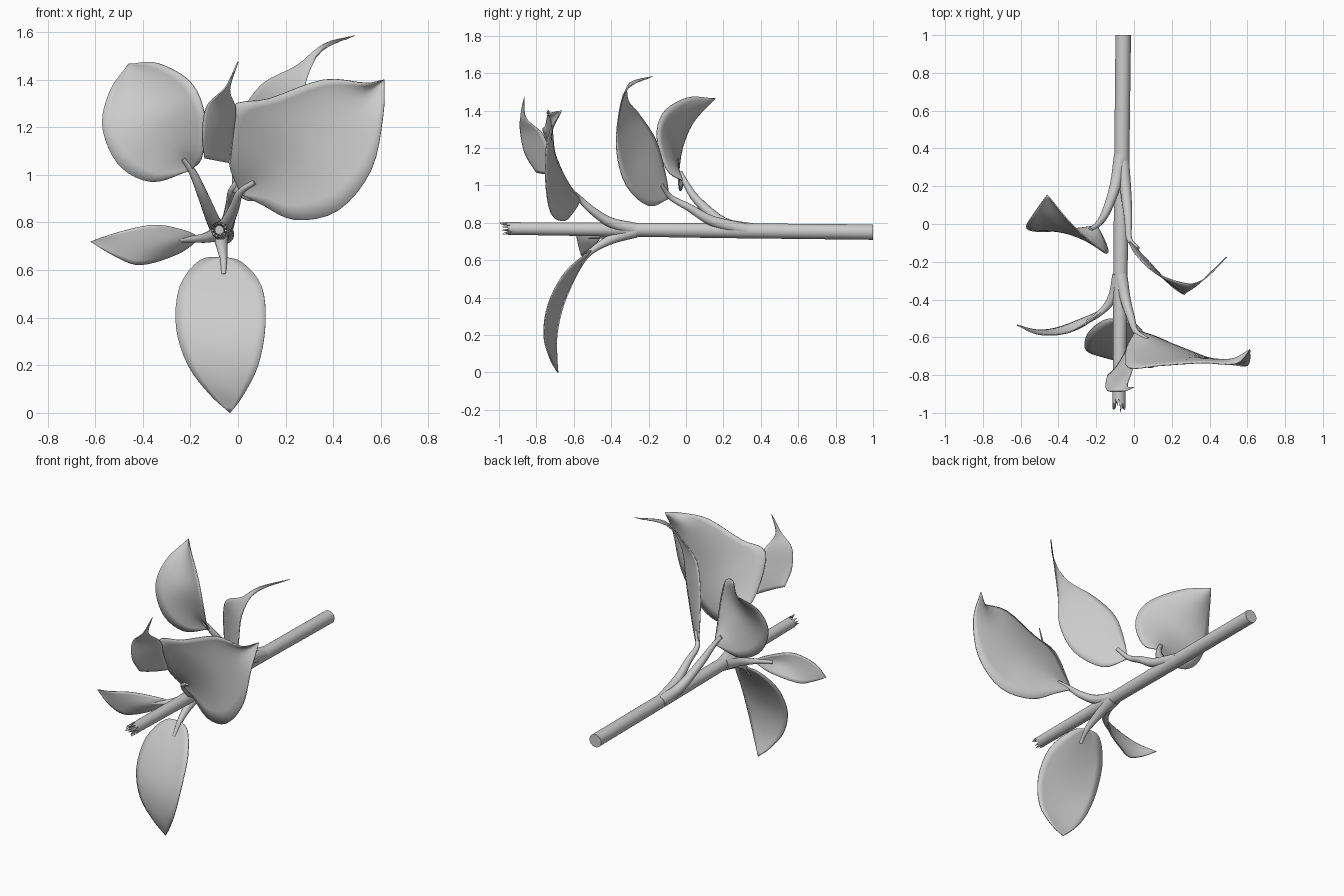
import bpy, bmesh, math, random
from mathutils import Vector

random.seed(4)


def spline(points, n):
    """Smooth curve through the points, sampled n + 1 times."""
    p = [Vector(q) for q in points]
    p = [2 * p[0] - p[1]] + p + [2 * p[-1] - p[-2]]
    out = []
    for i in range(n + 1):
        s = i / n * (len(p) - 3)
        k = min(int(s), len(p) - 4)
        t = s - k
        a, b, c, d = p[k:k + 4]
        out.append(0.5 * (2 * b + (c - a) * t + (2 * a - 5 * b + 4 * c - d) * t * t
                          + (3 * b - a - 3 * c + d) * t ** 3))
    return out


def finish(name, bm, angle=50):
    bmesh.ops.remove_doubles(bm, verts=bm.verts, dist=0.0004)
    bmesh.ops.recalc_face_normals(bm, faces=bm.faces)
    me = bpy.data.meshes.new(name)
    bm.to_mesh(me)
    bm.free()
    ob = bpy.data.objects.new(name, me)
    bpy.context.collection.objects.link(ob)
    bpy.ops.object.select_all(action='DESELECT')
    ob.select_set(True)
    bpy.context.view_layer.objects.active = ob
    bpy.ops.object.shade_smooth_by_angle(angle=math.radians(angle))
    return ob


def skin(bm, rows, closed=False):
    """Join rows of points with quads."""
    vs = [[bm.verts.new(p) for p in r] for r in rows]
    n = len(vs[0])
    for a, b in zip(vs, vs[1:]):
        for j in range(n if closed else n - 1):
            k = (j + 1) % n
            bm.faces.new((a[j], a[k], b[k], b[j]))
    return vs


def leaf(name, left, mid, right, pointed_base=True, n=24, m=10):
    """Blade lofted between two edges through a midrib."""
    if pointed_base:
        left, right = [mid[0]] + left, [mid[0]] + right
    left, right = left + [mid[-1]], right + [mid[-1]]
    rows = []
    for a, b, c in zip(spline(left, n), spline(mid, n), spline(right, n)):
        row = []
        for j in range(m + 1):
            t = j / m
            row.append(a * (1 - t) * (1 - 2 * t) + b * 4 * t * (1 - t) + c * t * (2 * t - 1))
        rows.append(row)
    bm = bmesh.new()
    skin(bm, rows)
    ob = finish(name, bm)
    mod = ob.modifiers.new("thickness", 'SOLIDIFY')
    mod.thickness = 0.006
    mod.offset = 0


def stalk(name, points, r0, r1, n=16, sides=12):
    """Tapered tube along a curve."""
    path = spline(points, n)
    rows = []
    for i, p in enumerate(path):
        d = (path[min(i + 1, n)] - path[max(i - 1, 0)]).normalized()
        u = d.cross(Vector((0.3, 0.2, 1))).normalized()
        v = d.cross(u)
        r = r1 + (r0 - r1) * (1 - i / n) ** 1.3
        rows.append([p + r * (u * math.cos(a) + v * math.sin(a))
                     for a in (2 * math.pi * j / sides for j in range(sides))])
    bm = bmesh.new()
    vs = skin(bm, rows, True)
    bm.faces.new(vs[0])
    bm.faces.new(vs[-1])
    finish(name, bm)


# main stem: flat cut at the back, ragged hollow break at the front
def ring(y, r, ragged=None):
    t = (y + 1) / 2
    cx, cz = -0.08 + 0.023 * t, 0.77 - 0.02 * t
    return [Vector((cx + r * math.cos(2 * math.pi * j / 24),
                    y if ragged is None else ragged[j],
                    cz + r * math.sin(2 * math.pi * j / 24))) for j in range(24)]


jag = [random.uniform(-0.99, -0.96) if j % 2 else random.uniform(-0.95, -0.92) for j in range(24)]
jag[5] = -1.0
bm = bmesh.new()
stem_rows = skin(bm, [ring(1.0, 0.041), ring(0.35, 0.040), ring(0.2, 0.040), ring(-0.3, 0.037),
                      ring(-0.4, 0.037), ring(-0.88, 0.034), ring(-0.95, 0.034, jag),
                      ring(-0.95, 0.023, [y + 0.012 for y in jag]), ring(-0.88, 0.018)], True)
bm.faces.new(stem_rows[0])
bm.faces.new(stem_rows[-1])
finish("stem", bm, 40)

# leaf stalks branching from two nodes
stalk("upper_left_stalk", [(-0.07, 0.36, 0.76), (-0.10, 0.2, 0.80), (-0.15, 0.06, 0.92),
                           (-0.19, -0.0, 1.01), (-0.23, -0.03, 1.07)], 0.038, 0.012)
stalk("upper_right_stalk", [(-0.06, 0.33, 0.76), (-0.04, 0.14, 0.81), (-0.03, 0.02, 0.88),
                            (-0.025, -0.08, 0.935), (0.02, -0.13, 1.0)], 0.036, 0.011)
stalk("large_stalk", [(-0.07, -0.27, 0.765), (-0.045, -0.4, 0.80), (-0.015, -0.5, 0.865),
                      (0.01, -0.57, 0.93), (0.07, -0.61, 0.97)], 0.036, 0.011)
stalk("side_stalk", [(-0.08, -0.27, 0.76), (-0.105, -0.37, 0.745), (-0.14, -0.43, 0.735),
                     (-0.19, -0.48, 0.73), (-0.25, -0.52, 0.725)], 0.036, 0.010)
stalk("lower_stalk", [(-0.07, -0.27, 0.755), (-0.07, -0.38, 0.72), (-0.065, -0.46, 0.68),
                      (-0.06, -0.52, 0.635), (-0.06, -0.56, 0.58)], 0.036, 0.010)

# rear pair of leaves
leaf("upper_left_leaf",
     [(-0.36, -0.03, 0.97), (-0.50, -0.04, 1.04), (-0.57, -0.02, 1.2), (-0.54, 0.04, 1.35)],
     [(-0.195, -0.01, 1.02), (-0.27, -0.05, 1.12), (-0.35, -0.05, 1.25), (-0.41, 0.03, 1.36),
      (-0.46, 0.155, 1.465)],
     [(-0.15, -0.10, 1.08), (-0.14, -0.155, 1.25), (-0.20, -0.12, 1.39), (-0.34, 0.01, 1.47)])
leaf("upper_right_leaf",
     [(-0.02, -0.11, 1.06), (0.01, -0.16, 1.24), (0.10, -0.25, 1.38), (0.25, -0.31, 1.46),
      (0.36, -0.30, 1.55)],
     [(-0.025, -0.09, 0.93), (0.06, -0.18, 1.06), (0.14, -0.27, 1.22), (0.24, -0.34, 1.38),
      (0.34, -0.315, 1.52), (0.49, -0.175, 1.585)],
     [(0.07, -0.2, 0.89), (0.19, -0.32, 1.0), (0.26, -0.37, 1.18), (0.28, -0.36, 1.37),
      (0.35, -0.31, 1.52)])

# front whorl: large leaf with a curled second tip
leaf("large_leaf",
     [(-0.04, -0.66, 1.06), (-0.03, -0.76, 1.28), (0.13, -0.75, 1.32), (0.36, -0.735, 1.4),
      (0.54, -0.74, 1.385)],
     [(0.01, -0.565, 0.92), (0.11, -0.64, 1.02), (0.24, -0.69, 1.12), (0.38, -0.71, 1.21),
      (0.52, -0.715, 1.31), (0.615, -0.665, 1.4)],
     [(0.10, -0.59, 0.875), (0.24, -0.65, 0.81), (0.42, -0.72, 0.85), (0.56, -0.75, 1.02),
      (0.61, -0.74, 1.25)])
leaf("curled_flap",
     [(-0.14, -0.80, 1.07), (-0.15, -0.86, 1.17), (-0.13, -0.885, 1.29), (-0.05, -0.885, 1.37)],
     [(-0.09, -0.75, 1.06), (-0.09, -0.81, 1.18), (-0.08, -0.85, 1.29), (-0.045, -0.875, 1.37),
      (0.0, -0.865, 1.475)],
     [(-0.035, -0.655, 1.05), (-0.02, -0.725, 1.18), (-0.01, -0.77, 1.28), (-0.035, -0.855, 1.36)],
     pointed_base=False)
leaf("side_leaf",
     [(-0.22, -0.50, 0.765), (-0.35, -0.575, 0.79), (-0.50, -0.585, 0.76)],
     [(-0.16, -0.45, 0.735), (-0.27, -0.54, 0.72), (-0.38, -0.575, 0.71), (-0.5, -0.575, 0.71),
      (-0.62, -0.535, 0.72)],
     [(-0.25, -0.49, 0.67), (-0.41, -0.55, 0.622), (-0.52, -0.56, 0.66)])
leaf("lower_leaf",
     [(-0.16, -0.51, 0.64), (-0.245, -0.58, 0.53), (-0.26, -0.655, 0.36), (-0.21, -0.69, 0.2),
      (-0.12, -0.69, 0.08)],
     [(-0.06, -0.50, 0.655), (-0.07, -0.60, 0.53), (-0.07, -0.68, 0.4), (-0.065, -0.725, 0.27),
      (-0.055, -0.725, 0.12), (-0.033, -0.685, 0.0)],
     [(0.02, -0.54, 0.63), (0.10, -0.65, 0.53), (0.115, -0.735, 0.37), (0.085, -0.76, 0.2),
      (0.02, -0.725, 0.07)])
